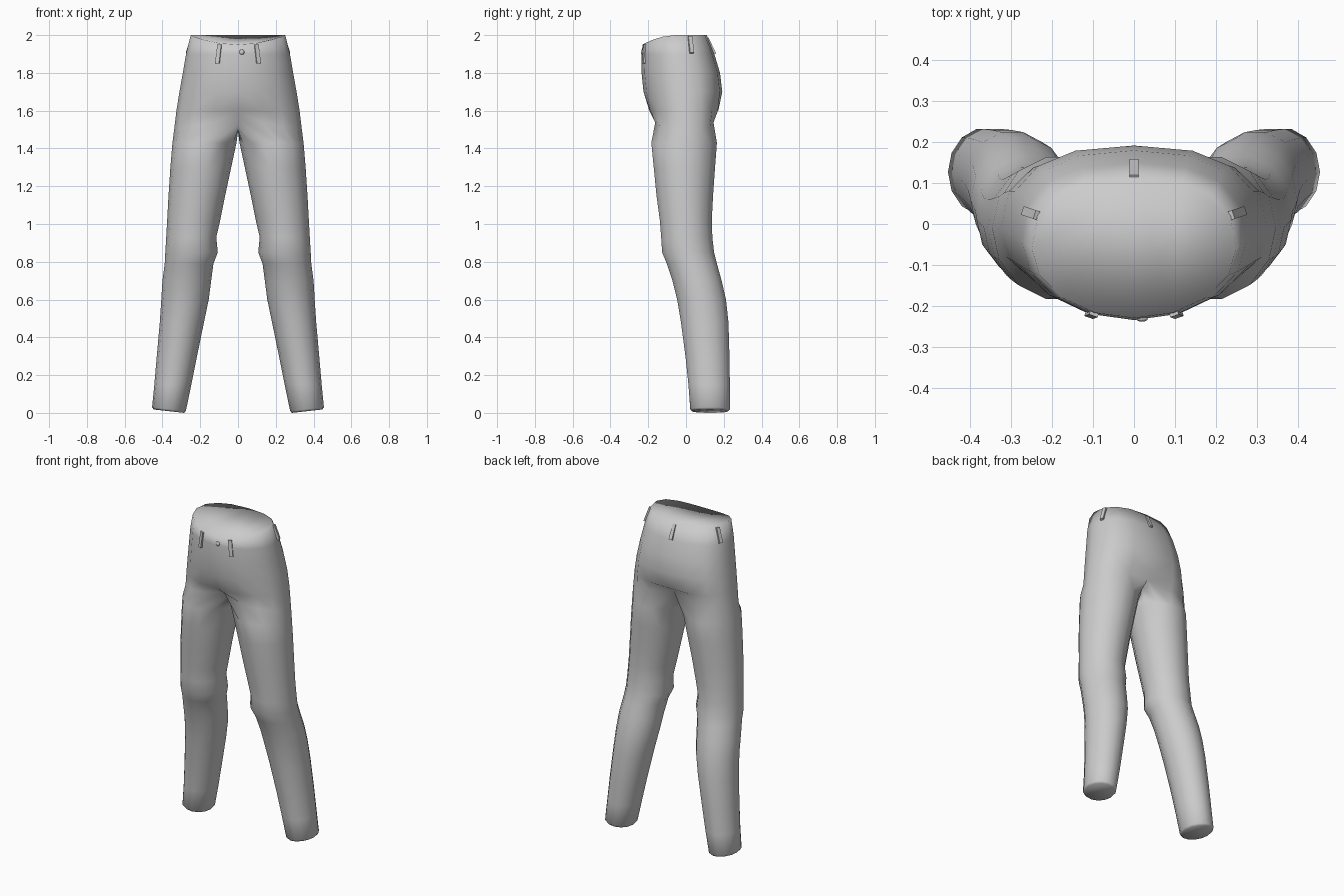
import bpy, bmesh, math
from mathutils import Vector

if "Cube" in bpy.data.objects:
    bpy.data.objects.remove(bpy.data.objects["Cube"], do_unlink=True)

# One plain cloth colour
cloth = bpy.data.materials.new("grey_cloth")
cloth.use_nodes = True
GREY = (0.6, 0.6, 0.6, 1.0)
cloth.diffuse_color = GREY
bsdf = next(n for n in cloth.node_tree.nodes if n.type == 'BSDF_PRINCIPLED')
bsdf.inputs["Base Color"].default_value = GREY


def finish(name, bm, smooth=True):
    bmesh.ops.recalc_face_normals(bm, faces=bm.faces)
    for f in bm.faces:
        f.smooth = smooth
    mesh = bpy.data.meshes.new(name)
    bm.to_mesh(mesh)
    bm.free()
    mesh.materials.append(cloth)
    ob = bpy.data.objects.new(name, mesh)
    bpy.context.collection.objects.link(ob)
    return ob


OUT, INNER = 9, 5          # points on the outer half ring, points along the crotch
N = OUT + INNER

# Hip rings: height, half width, front y, back y, centre pinch
HIPS = [(2.00, 0.25, -0.23, 0.11, 0), (1.90, 0.275, -0.235, 0.15, 0),
        (1.80, 0.292, -0.235, 0.18, 0), (1.70, 0.31, -0.225, 0.192, 0),
        (1.60, 0.326, -0.21, 0.187, 0.08), (1.50, 0.338, -0.197, 0.177, 0.30)]

# Leg rings: height, inner x, outer x, front y, back y
LEGS = [(1.43, 0.008, 0.347, -0.188, 0.168), (1.30, 0.036, 0.358, -0.175, 0.158),
        (1.15, 0.068, 0.368, -0.16, 0.147), (1.02, 0.094, 0.375, -0.142, 0.14),
        (0.93, 0.115, 0.380, -0.135, 0.143), (0.85, 0.107, 0.385, -0.13, 0.152),
        (0.79, 0.130, 0.388, -0.105, 0.167), (0.70, 0.142, 0.400, -0.075, 0.192),
        (0.60, 0.155, 0.406, -0.05, 0.215), (0.48, 0.180, 0.414, -0.03, 0.228),
        (0.30, 0.217, 0.430, -0.006, 0.233), (0.15, 0.247, 0.443, 0.01, 0.235),
        (0.02, 0.276, 0.455, 0.02, 0.235)]


def hip_ring(z, w, y0, y1, pinch):
    pts, c, d = [], (y0 + y1) / 2, (y1 - y0) / 2
    for i in range(OUT):
        t = math.pi * i / (OUT - 1)
        s, k = max(0.0, math.sin(t)), math.cos(t)
        if i in (0, OUT - 1):
            s = 0.0
        power = 0.8 if k < -1e-6 else 1.0      # the seat is squarer than the front
        y = c - d * math.copysign(abs(k) ** power, k) * (1 - pinch * (1 - s) ** 2)
        h = z
        if z == 2.0:                           # waist dips at the front
            h -= 1.55 * max(0, -y - 0.05) ** 2
        elif pinch > 0.2:                      # crotch arches up at the centre
            h += 0.06 * (1 - s)
        pts.append((w * s ** power, y, h))
    return pts


def leg_ring(z, x0, x1, y0, y1, scale=1.0, tilt=0.0):
    cx, cy = (x0 + x1) / 2, (y0 + y1) / 2
    pts = []
    for i in range(N):
        a = 2 * math.pi * (i - (OUT - 1) / 2) / N
        pts.append((cx + scale * (x1 - x0) / 2 * math.cos(a),
                    cy + scale * (y1 - y0) / 2 * math.sin(a),
                    z + tilt * math.cos(a)))
    return pts


# Trousers: one half, mirrored
bm = bmesh.new()


def add(pts):
    return [bm.verts.new(p) for p in pts]


def bridge(a, b, closed):
    n = len(a)
    for i in range(n if closed else n - 1):
        j = (i + 1) % n
        bm.faces.new((a[i], a[j], b[j], b[i]))


hips = [add(hip_ring(*r)) for r in HIPS]
for a, b in zip(hips, hips[1:]):
    bridge(a, b, False)
bm.faces.new(hips[0])                          # closed waist

# Crotch seam, from the back to the front
front, back = hips[-1][0].co, hips[-1][-1].co
seam = []
for j in range(INNER):
    s = (j + 1) / (INNER + 1)
    p = back.lerp(front, s)
    seam.append((0, p.y, p.z - 0.07 * math.sin(math.pi * s)))
rings = [hips[-1] + add(seam)]

# Leg, hem and closed leg end
rings += [add(leg_ring(*r, tilt=0.01 if r[0] < 0.1 else 0)) for r in LEGS]
z, *hem = LEGS[-1]
rings.append(add(leg_ring(z - 0.011, *hem, scale=0.9, tilt=0.009)))
for a, b in zip(rings, rings[1:]):
    bridge(a, b, True)
bm.faces.new(rings[-1])

trousers = finish("trousers", bm)
mirror = trousers.modifiers.new("mirror", 'MIRROR')
mirror.use_clip = True
mirror.merge_threshold = 0.0005


# Belt loops: thin strips from a top point to a bottom point
def belt_loop(name, top, bottom, outward):
    top, bottom, out = Vector(top), Vector(bottom), Vector(outward).normalized()
    along = (top - bottom).normalized()
    side = along.cross(out).normalized()
    out = side.cross(along)
    bm = bmesh.new()
    bmesh.ops.create_cube(bm, size=1)
    for v in bm.verts:
        x, y, h = v.co
        v.co = (top + bottom) / 2 + side * x * 0.022 + out * y * 0.014 \
            + along * h * (top - bottom).length
    finish(name, bm, False)


for s, label in ((1, "left"), (-1, "right")):
    belt_loop("front_belt_loop_" + label, (s * 0.097, -0.218, 1.95),
              (s * 0.109, -0.222, 1.85), (s * 0.35, -1, 0))
    belt_loop("side_belt_loop_" + label, (s * 0.237, 0.021, 1.993),
              (s * 0.267, 0.031, 1.905), (s, 0.35, 0))
belt_loop("back_belt_loop", (0, 0.113, 1.985), (0, 0.153, 1.90), (0, 1, 0))

# Button
bm = bmesh.new()
bmesh.ops.create_uvsphere(bm, u_segments=12, v_segments=6, radius=0.014)
for v in bm.verts:
    x, y, h = v.co
    v.co = (0.02 + x, -0.232 - 0.5 * h, 1.91 + y)
finish("button", bm)
